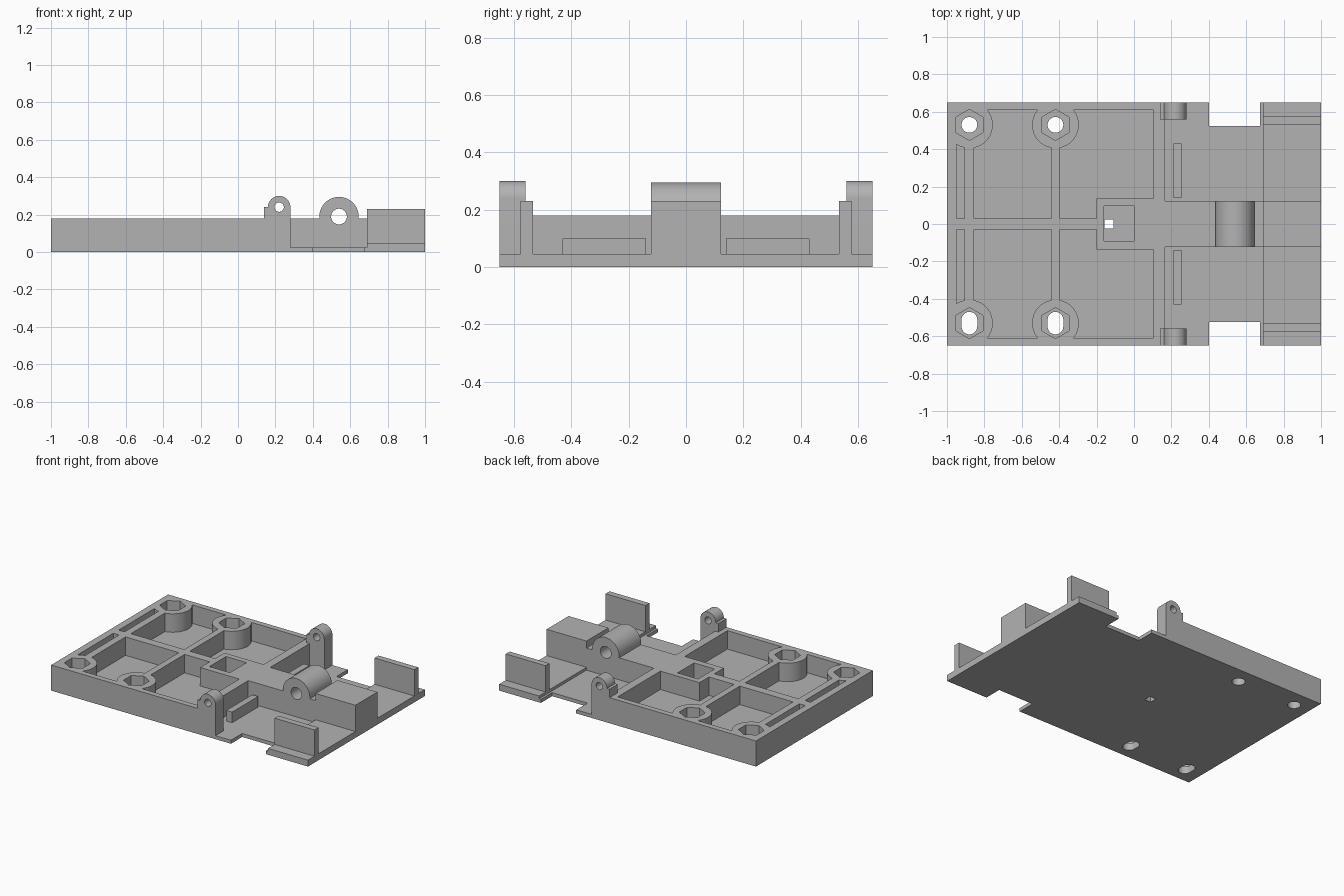
import bpy, bmesh
from math import sin, cos, pi
from mathutils import Vector

cube = bpy.data.objects.get("Cube")
if cube:
    bpy.data.objects.remove(cube, do_unlink=True)

grey = bpy.data.materials.new("plain grey")
grey.use_nodes = True
grey.diffuse_color = (0.45, 0.45, 0.45, 1)
bsdf = grey.node_tree.nodes["Principled BSDF"]
bsdf.inputs["Base Color"].default_value = grey.diffuse_color
bsdf.inputs["Roughness"].default_value = 0.7


def prism(name, pts, lo, hi, axis="z"):
    """Extrude a 2D outline along z (x, y points) or along y (x, z points)."""
    bm = bmesh.new()
    place = (lambda p: (p[0], p[1], lo)) if axis == "z" else (lambda p: (p[0], lo, p[1]))
    face = bm.faces.new([bm.verts.new(place(p)) for p in pts])
    new = bmesh.ops.extrude_face_region(bm, geom=[face])["geom"]
    step = Vector((0, 0, hi - lo)) if axis == "z" else Vector((0, hi - lo, 0))
    bmesh.ops.translate(bm, vec=step, verts=[g for g in new if isinstance(g, bmesh.types.BMVert)])
    bmesh.ops.recalc_face_normals(bm, faces=bm.faces)
    mesh = bpy.data.meshes.new(name)
    bm.to_mesh(mesh)
    bm.free()
    mesh.materials.append(grey)
    obj = bpy.data.objects.new(name, mesh)
    bpy.context.collection.objects.link(obj)
    return obj


def box(name, x0, x1, y0, y1, z0, z1):
    return prism(name, [(x0, y0), (x1, y0), (x1, y1), (x0, y1)], z0, z1)


def arc(cx, cy, r, start=0.0, end=2 * pi, n=40):
    full = abs(end - start) > 6.2
    steps = n if full else n + 1
    return [(cx + r * cos(start + (end - start) * i / n),
             cy + r * sin(start + (end - start) * i / n)) for i in range(steps)]


def activate(obj):
    bpy.ops.object.select_all(action="DESELECT")
    obj.select_set(True)
    bpy.context.view_layer.objects.active = obj


def cut(obj, cutters, keep=False):
    for c in cutters:
        mod = obj.modifiers.new("cut", "BOOLEAN")
        mod.operation = "DIFFERENCE"
        mod.solver = "EXACT"
        mod.object = c
        activate(obj)
        bpy.ops.object.modifier_apply(modifier=mod.name)
        if not keep:
            bpy.data.objects.remove(c, do_unlink=True)


TOP, FLOOR, PLATE, STEP = 0.18, 0.05, 0.025, 0.045
EDGE, BLOCK_END, BEAM = 0.65, 0.165, 0.122
BOSS_X, BOSS_Y = (-0.88, -0.42), 0.53

# Main tray with ribs, round bosses and recesses
tray = box("tray", -1, BLOCK_END, -EDGE, EDGE, 0, TOP)
for side in (1, -1):
    def strip(x0, x1, outer):
        ya, yb = sorted((side * 0.03, side * outer))
        return box("pocket_cutter", x0, x1, ya, yb, FLOOR, 0.3)

    bosses = [prism("boss_cutter", arc(x, side * BOSS_Y, 0.125), -0.1, 0.4) for x in BOSS_X]
    hub = box("hub_cutter", -0.2, 0.3, -0.135, 0.135, -0.1, 0.4)
    pockets = [strip(-0.95, -0.905, 0.5), strip(-0.855, -0.44, 0.61), strip(-0.395, 0.105, 0.61)]
    for pocket in pockets:
        cut(pocket, bosses + [hub], keep=True)
    for helper in bosses + [hub]:
        bpy.data.objects.remove(helper, do_unlink=True)
    cut(tray, pockets)

    # Hexagonal nut seats with round holes at the back, slots at the front
    for x in BOSS_X:
        y = side * BOSS_Y
        seat = prism("seat_cutter", arc(x, y, 0.083, pi / 6 - pi / 3, 2 * pi - pi / 6, 6), FLOOR, 0.3)
        stretch = 0.0 if side > 0 else 0.018
        if stretch:
            outline = arc(x, y + stretch, 0.042, 0, pi, 20) + arc(x, y - stretch, 0.042, pi, 2 * pi, 20)
        else:
            outline = arc(x, y, 0.042)
        cut(tray, [seat, prism("hole_cutter", outline, -0.1, 0.3)])

# Square recess in the hub, with a small through hole
cut(tray, [box("recess_cutter", -0.16, 0, -0.09, 0.095, FLOOR, 0.3),
           box("vent_cutter", -0.159, -0.11, -0.025, 0.025, -0.1, 0.2)])

# Thin plate with side notches
half = [(BLOCK_END, EDGE), (0.4, EDGE), (0.4, 0.525), (0.675, 0.525), (0.675, EDGE), (1, EDGE)]
base_plate = prism("base_plate", half + [(x, -y) for x, y in reversed(half)], 0, PLATE)
box("end_step", 0.69, 1, -EDGE, EDGE, PLATE, STEP)

# Central beam, raised end block and hinge barrel
beam = box("central_beam", BLOCK_END, 0.69, -BEAM, BEAM, PLATE, TOP)
box("end_block", 0.69, 1, -BEAM, BEAM, STEP, 0.23)
barrel = prism("hinge_barrel", [(0.435, TOP)] + [(0.645, TOP)] + arc(0.54, 0.19, 0.105, 0, pi), -BEAM, BEAM, "y")
for part in (beam, barrel):
    cut(part, [prism("pin_cutter", arc(0.54, 0.19, 0.042), -0.3, 0.3, "y")])

# Parts mirrored on both sides
for name, s in (("left_back", 1), ("right_front", -1)):
    def span(a, b):
        return sorted((s * a, s * b))

    box(name + "_end_wall", 0.69, 1, *span(0.533, 0.577), STEP, 0.23)
    box(name + "_low_rib", 0.21, 0.255, *span(0.14, 0.43), PLATE, 0.1)
    profile = [(0.14, TOP), (BLOCK_END, TOP), (BLOCK_END, PLATE), (0.28, PLATE)]
    profile += arc(0.22, 0.24, 0.06, 0, pi, 24) + [(0.14, 0.24)]
    lug = prism(name + "_lug", profile, *span(0.56, EDGE), "y")
    cut(lug, [prism("lug_cutter", arc(0.22, 0.24, 0.025), -1, 1, "y")])

# Smooth round walls, keep crisp edges
for obj in list(bpy.context.scene.objects):
    if obj.type == "MESH" and grey.name in obj.data.materials:
        activate(obj)
        bpy.ops.object.shade_smooth_by_angle(angle=pi / 6)
